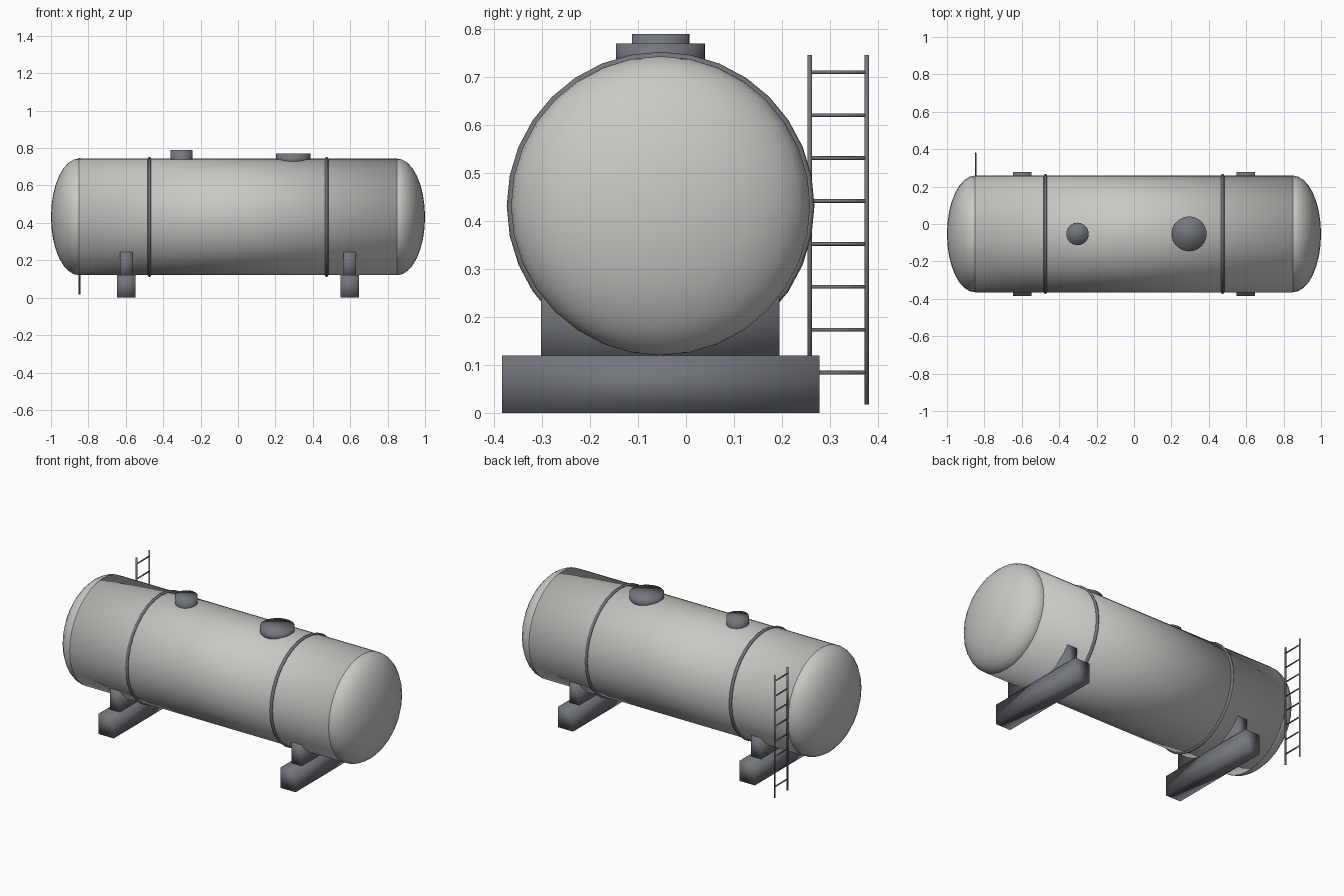
import bpy
from math import pi
from mathutils import Vector

cube = bpy.data.objects.get("Cube")
if cube:
    bpy.data.objects.remove(cube, do_unlink=True)


def material(name, rgb):
    mat = bpy.data.materials.new(name)
    mat.use_nodes = True
    mat.diffuse_color = (*rgb, 1)
    mat.node_tree.nodes["Principled BSDF"].inputs["Base Color"].default_value = (*rgb, 1)
    return mat


SHELL = material("pale grey paint", (0.58, 0.59, 0.56))
STEEL = material("dark grey steel", (0.17, 0.18, 0.2))

AXIS_Y, AXIS_Z, RADIUS = -0.053, 0.432, 0.312
HALF = 0.85


def finish(name, mat):
    # Soft normals run across every edge, as on the rest of the model
    obj = bpy.context.object
    obj.name = obj.data.name = name
    bpy.ops.object.transform_apply(location=False, rotation=True, scale=True)
    obj.data.materials.append(mat)
    bpy.ops.object.shade_smooth()
    return obj


def rod(name, start, end, radius, mat, sides=32):
    start, end = Vector(start), Vector(end)
    axis = end - start
    bpy.ops.mesh.primitive_cylinder_add(
        vertices=sides, radius=radius, depth=axis.length,
        location=(start + end) / 2, rotation=axis.to_track_quat("Z", "Y").to_euler())
    return finish(name, mat)


def box(name, low, high, mat):
    low, high = Vector(low), Vector(high)
    bpy.ops.mesh.primitive_cube_add(size=1, location=(low + high) / 2)
    bpy.context.object.scale = high - low
    return finish(name, mat)


# Tank shell
rod("tank_shell", (-HALF, AXIS_Y, AXIS_Z), (HALF, AXIS_Y, AXIS_Z), RADIUS, SHELL)

for side, label in ((-1, "right"), (1, "left")):
    # Domed end
    bpy.ops.mesh.primitive_uv_sphere_add(
        segments=32, ring_count=16, radius=1, location=(side * HALF, AXIS_Y, AXIS_Z))
    bpy.context.object.scale = (1 - HALF, RADIUS, RADIUS)
    finish(label + "_domed_end", SHELL)

    # Strap around the shell
    bpy.ops.mesh.primitive_torus_add(
        major_segments=32, minor_segments=8, major_radius=RADIUS, minor_radius=0.009,
        location=(side * 0.474, AXIS_Y, AXIS_Z), rotation=(0, pi / 2, 0))
    finish(label + "_strap", STEEL)

    # Foot beam and the saddle that carries the shell
    x = side * 0.597
    box(label + "_foot_beam", (x - 0.05, -0.384, 0), (x + 0.05, 0.278, 0.12), STEEL)
    box(label + "_saddle", (x - 0.033, -0.302, 0.11), (x + 0.033, 0.195, 0.245), STEEL)

# Filler cap and manhole on top
rod("filler_cap", (-0.302, AXIS_Y, 0.69), (-0.302, AXIS_Y, 0.79), 0.06, STEEL)
rod("manhole_lid", (0.295, AXIS_Y, 0.71), (0.295, AXIS_Y, 0.77), 0.093, STEEL)

# Ladder behind the right end
LADDER_X, INNER, OUTER = -0.847, 0.258, 0.377
for y, label in ((INNER, "inner"), (OUTER, "outer")):
    rod("ladder_rail_" + label, (LADDER_X, y, 0.018), (LADDER_X, y, 0.746), 0.005, STEEL, 8)
for i in range(8):
    z = 0.084 + 0.0895 * i
    rod("ladder_rung", (LADDER_X, INNER, z), (LADDER_X, OUTER, z), 0.004, STEEL, 8)
